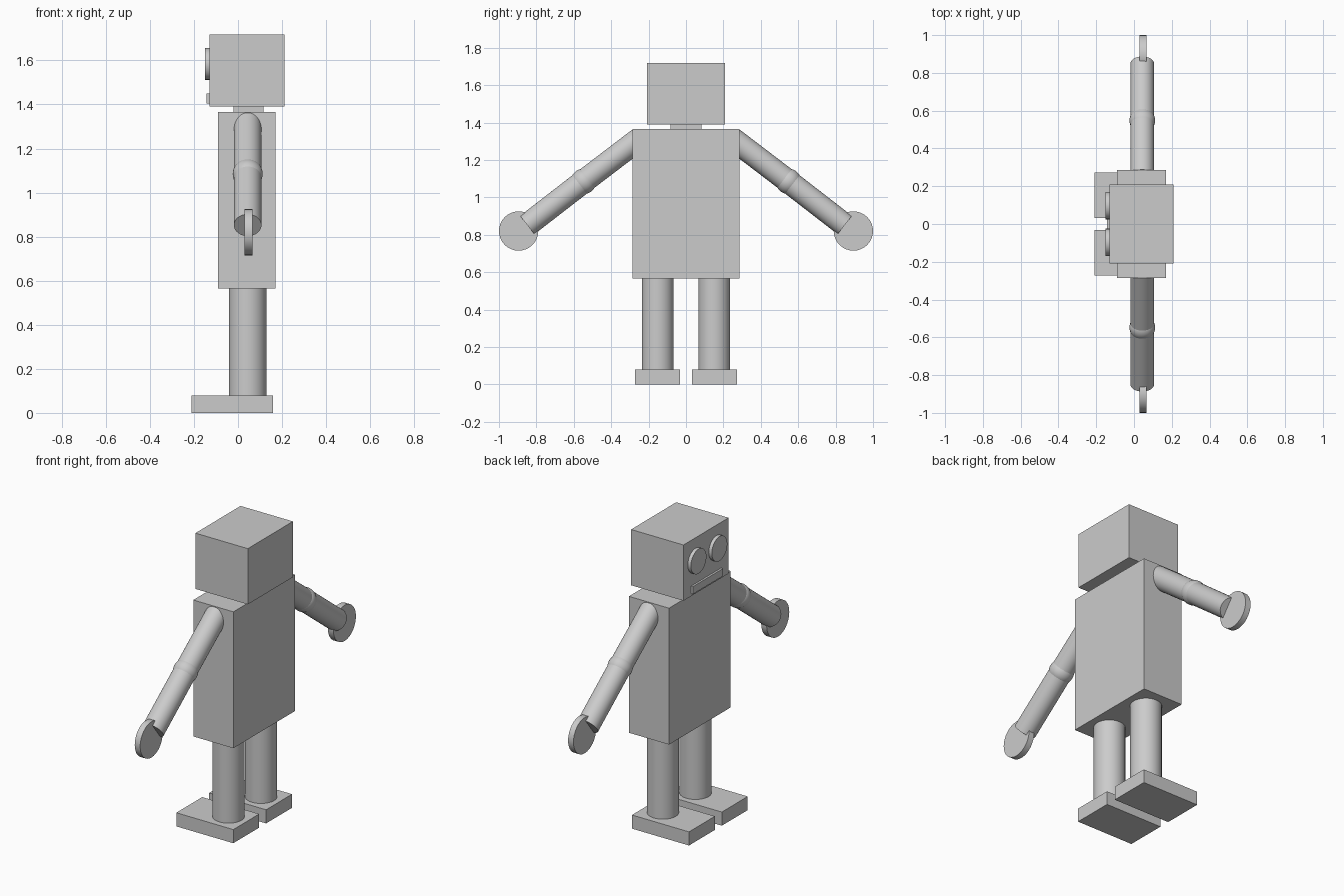
import bpy
from mathutils import Vector

if "Cube" in bpy.data.objects:
    bpy.data.objects.remove(bpy.data.objects["Cube"])

grey = bpy.data.materials.new("light grey")
grey.diffuse_color = (0.6, 0.6, 0.6, 1)
grey.use_nodes = True
grey.node_tree.nodes["Principled BSDF"].inputs["Base Color"].default_value = grey.diffuse_color


def finish(name, smooth=False):
    ob = bpy.context.object
    ob.name = name
    ob.data.materials.append(grey)
    if smooth:
        bpy.ops.object.shade_smooth_by_angle()
    return ob


def box(name, lo, hi):
    """Box between two opposite corners."""
    lo, hi = Vector(lo), Vector(hi)
    bpy.ops.mesh.primitive_cube_add(size=1, location=(lo + hi) / 2)
    ob = finish(name)
    ob.scale = hi - lo
    bpy.ops.object.transform_apply(location=False, rotation=False, scale=True)


def rod(name, a, b, radius):
    """Round bar from point a to point b."""
    a, b = Vector(a), Vector(b)
    d = b - a
    bpy.ops.mesh.primitive_cylinder_add(
        vertices=32, radius=radius, depth=d.length, location=(a + b) / 2,
        rotation=d.to_track_quat('Z', 'Y').to_euler())
    finish(name, True)


# Head, neck and torso
box("head", (-0.13, -0.209, 1.39), (0.21, 0.209, 1.717))
box("neck", (-0.02, -0.083, 1.36), (0.115, 0.083, 1.395))
box("torso", (-0.09, -0.286, 0.565), (0.17, 0.286, 1.365))

# Mouth bar on the face, which looks along -x
box("mouth", (-0.142, -0.139, 1.405), (-0.128, 0.139, 1.449))

cx = 0.044  # limb centre line
for side, s in (("left", -1), ("right", 1)):
    # Eye disc
    rod(side + "_eye", (-0.15, s * 0.097, 1.584), (-0.128, s * 0.097, 1.584), 0.072)

    # Leg and foot
    rod(side + "_leg", (cx, s * 0.151, 0.07), (cx, s * 0.151, 0.57), 0.085)
    box(side + "_foot", (-0.21, s * 0.152 - 0.12, 0), (0.16, s * 0.152 + 0.12, 0.08))

    # Arm in two pieces with a ball elbow
    elbow = (cx, s * 0.548, 1.085)
    rod(side + "_upper_arm", (cx, s * 0.25, 1.312), elbow, 0.0625)
    rod(side + "_forearm", elbow, (cx, s * 0.849, 0.852), 0.0625)
    bpy.ops.mesh.primitive_uv_sphere_add(segments=32, ring_count=16, radius=0.068, location=elbow)
    finish(side + "_elbow", True)

    # Flat round hand
    rod(side + "_hand", (0.03, s * 0.895, 0.82), (0.065, s * 0.895, 0.82), 0.105)
